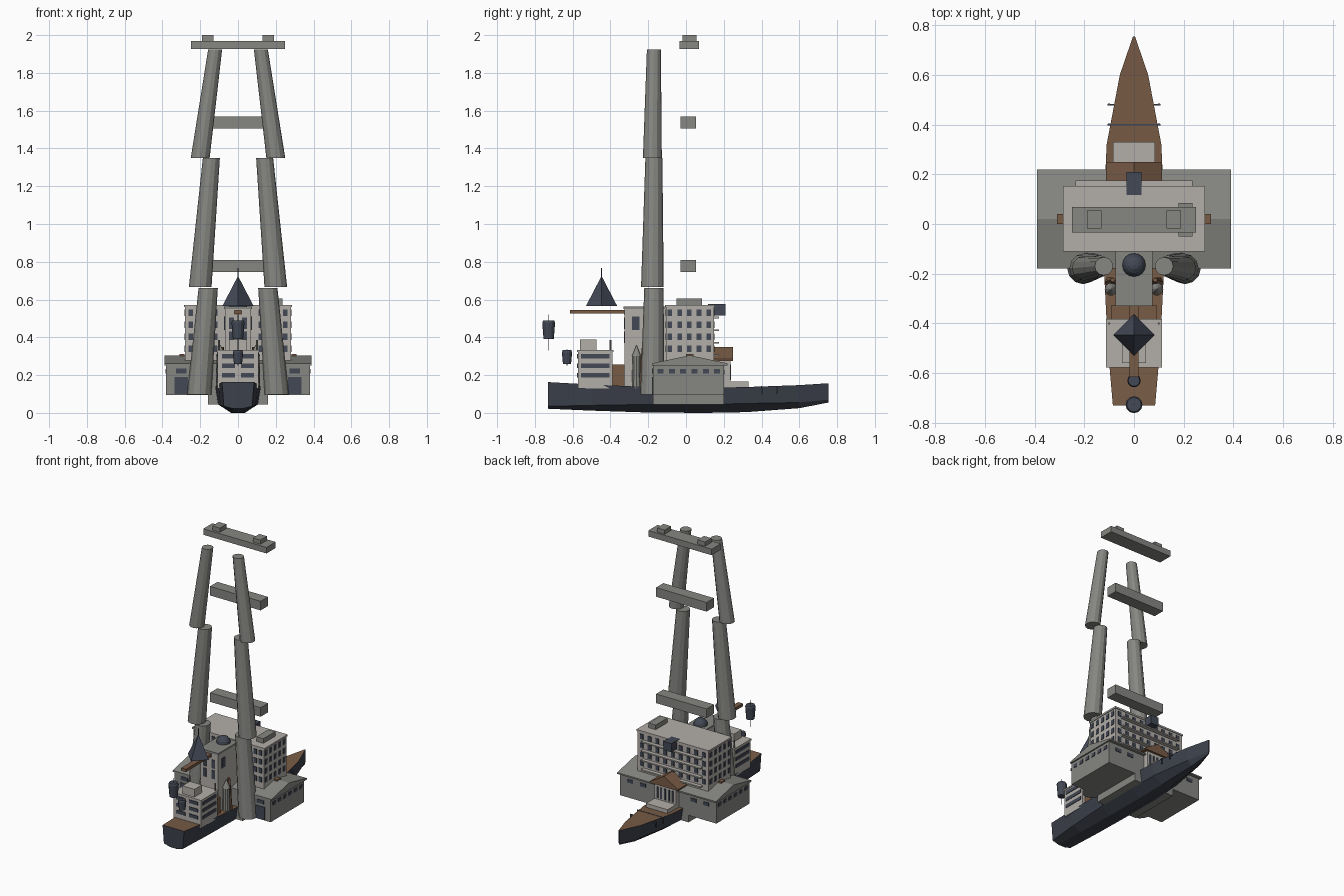
import bpy, bmesh, math
from mathutils import Vector

cube = bpy.data.objects.get("Cube")
if cube:
    bpy.data.objects.remove(cube)


def material(name, r, g, b):
    m = bpy.data.materials.new(name)
    m.use_nodes = True
    m.diffuse_color = (r, g, b, 1)
    m.node_tree.nodes["Principled BSDF"].inputs["Base Color"].default_value = (r, g, b, 1)
    return m


WALL = material("pale wall", .45, .43, .40)
STONE = material("grey stone", .24, .24, .225)
WOOD = material("brown wood", .19, .105, .06)
SLATE = material("dark slate", .055, .065, .09)
HULL = material("hull navy", .045, .052, .07)


def finish(name, bm, *mats):
    bmesh.ops.recalc_face_normals(bm, faces=bm.faces)
    mesh = bpy.data.meshes.new(name)
    bm.to_mesh(mesh)
    bm.free()
    for m in mats:
        mesh.materials.append(m)
    ob = bpy.data.objects.new(name, mesh)
    bpy.context.collection.objects.link(ob)
    return ob


def add_box(bm, x, y, z):
    """Box between the given (low, high) ranges."""
    res = bmesh.ops.create_cube(bm, size=1)
    for v in res["verts"]:
        v.co = Vector([(lo + hi) / 2 + c * (hi - lo)
                       for c, (lo, hi) in zip(v.co, (x, y, z))])


def box(name, x, y, z, mat):
    bm = bmesh.new()
    add_box(bm, x, y, z)
    return finish(name, bm, mat)


def rod(name, a, b, r1, r2, mat, sides=10, turn=0):
    """Level-ended tapered prism from a to b."""
    bm = bmesh.new()
    rings = []
    for p, r in ((a, r1), (b, r2)):
        angles = [turn + math.tau * i / sides for i in range(sides)]
        rings.append([bm.verts.new((p[0] + r * math.cos(t), p[1] + r * math.sin(t), p[2]))
                      for t in angles])
    for i in range(sides):
        j = (i + 1) % sides
        bm.faces.new((rings[0][i], rings[0][j], rings[1][j], rings[1][i]))
    bm.faces.new(rings[0])
    bm.faces.new(rings[1])
    bmesh.ops.remove_doubles(bm, verts=bm.verts, dist=1e-5)
    return finish(name, bm, mat)


def gable(name, along, half, across, eave, ridge, mat, thick=.01):
    """Ridged roof; along is 'x' or 'y', half is the (low, high) ridge range."""
    lo, hi = across
    prof = [(lo, eave - thick), (lo, eave), ((lo + hi) / 2, ridge), (hi, eave), (hi, eave - thick)]
    bm = bmesh.new()
    ends = [[bm.verts.new((h, c, z) if along == "x" else (c, h, z)) for c, z in prof]
            for h in half]
    for e in ends:
        bm.faces.new(e)
    for i in range(5):
        j = (i + 1) % 5
        bm.faces.new((ends[0][i], ends[0][j], ends[1][j], ends[1][i]))
    return finish(name, bm, mat)


def windows(name, axis, plane, cols, rows, w, h, mat=SLATE):
    """Thin plates on the wall plane facing along axis."""
    bm = bmesh.new()
    for c in cols:
        for r in rows:
            span = (c - w / 2, c + w / 2)
            face = (plane - .004, plane + .004)
            x, y = (face, span) if axis == "x" else (span, face)
            add_box(bm, x, y, (r - h / 2, r + h / 2))
    return finish(name, bm, mat)


def steps(lo, hi, n):
    return [lo + (hi - lo) * i / (n - 1) for i in range(n)]


# Hull lofted along its length: y, deck half width, deck z, chine z, keel z
stations = [(-.73, .085, .163, .035, .022), (-.5, .105, .15, .04, .012),
            (-.2, .12, .137, .045, .002), (.1, .12, .132, .045, 0),
            (.32, .11, .137, .05, .004), (.6, .057, .147, .055, .025),
            (.755, .004, .157, .07, .055)]
bm = bmesh.new()
rings = []
for y, w, deck, chine, keel in stations:
    rings.append([bm.verts.new(p) for p in
                  ((-w, y, deck), (-w * .88, y, chine), (-w * .3, y, keel),
                   (w * .3, y, keel), (w * .88, y, chine), (w, y, deck))])
for a, b in zip(rings, rings[1:]):
    for i in range(6):
        j = (i + 1) % 6
        f = bm.faces.new((a[i], a[j], b[j], b[i]))
        f.material_index = 1 if i == 5 else 0
bm.faces.new(rings[0])
bm.faces.new(rings[-1])
finish("hull", bm, HULL, WOOD)
for y in (.4, .48):
    box("deck_rail", (-.106, .106), (y - .003, y + .003), (.132, .142), SLATE)
for s in (-1, 1):
    for y in (.4, .48):
        box("rail_post", (s * .1 - .004, s * .1 + .004), (y - .004, y + .004), (.1, .14), SLATE)

# Side halls with ridged roof
box("hall_base", (-.16, .16), (-.175, .2), (.045, .097), STONE)
box("halls", (-.38, .38), (-.175, .2), (.095, .255), STONE)
gable("hall_roof", "x", (-.39, .39), (-.18, .22), .262, .305, STONE)
for s in (-1, 1):
    windows("hall_end_windows", "x", s * .38, steps(-.135, .165, 6), [.22], .032, .025)
    windows("hall_front_windows", "y", -.175, [s * .3], [.222], .055, .025)
    windows("hall_door", "y", -.175, [s * .3], [.145], .07, .09)
    windows("hall_back_windows", "y", .2, [s * .2, s * .3], [.215], .045, .025)
    box("hall_chimney", (s * .297 - .013, s * .297 + .013), (0, .04), (.28, .312), WOOD)

# Main block
box("main_block", (-.28, .28), (-.105, .148), (.1, .56), WALL)
box("main_roof", (-.286, .286), (-.11, .153), (.56, .572), WALL)
box("roof_hut", (.18, .235), (-.05, .085), (.57, .605), STONE)
rows = steps(.34, .53, 4)
for s in (-1, 1):
    windows("side_windows", "x", s * .28, steps(-.085, .12, 5), rows, .024, .036)
    windows("front_windows", "y", -.105, [s * x for x in (.12, .165, .21, .25)], rows, .024, .036)
windows("back_windows", "y", .148, steps(-.245, .245, 9), rows, .026, .036)
for z in steps(.3, .5, 4):
    box("balcony", (-.235, .235), (.148, .175), (z, z + .009), WALL)
box("back_cabin", (-.031, .031), (.117, .21), (.515, .576), SLATE)

# Rear porch
box("porch", (-.085, .085), (.14, .235), (.12, .28), WALL)
windows("porch_openings", "y", .235, steps(-.06, .06, 5), [.215], .013, .08)
gable("porch_roof", "y", (.14, .25), (-.112, .112), .285, .35, WOOD)
box("porch_step", (-.085, .085), (.23, .33), (.13, .165), WALL)

# Central tower with dome
box("tower", (-.07, .07), (-.325, -.1), (.12, .55), WALL)
box("tower_roof", (-.075, .075), (-.33, -.1), (.55, .563), STONE)
windows("tower_front_windows", "y", -.325, [-.035, .035], [.4, .475], .025, .06)
for s in (-1, 1):
    windows("tower_side_window", "x", s * .07, [-.265], [.475], .04, .07)
windows("tower_plaque", "y", -.325, [0], [.53], .04, .018, WOOD)
bm = bmesh.new()
bmesh.ops.create_uvsphere(bm, u_segments=16, v_segments=8, radius=.047)
for v in bm.verts:
    v.co = Vector((v.co.x, v.co.y - .165, max(v.co.z, 0) + .563))
bmesh.ops.remove_doubles(bm, verts=bm.verts, dist=1e-5)
finish("dome", bm, SLATE)

# Forward house, deck lodge and little turrets
box("forward_house", (-.108, .108), (-.572, -.388), (.13, .325), WALL)
box("forward_roof", (-.113, .113), (-.578, -.383), (.322, .333), WALL)
box("forward_cabin", (-.048, .048), (-.56, -.475), (.33, .388), WALL)
for s in (-1, 1):
    windows("forward_side_bands", "x", s * .108, [-.48], [.2, .25, .3], .15, .024)
    rod("forward_post", (s * .1, -.4, .33), (s * .1, -.4, .385), .005, .005, STONE, 6)
windows("forward_front_bands", "y", -.572, [-.05, .05], [.2, .25, .3], .07, .024)
box("deck_lodge", (-.09, .09), (-.39, -.325), (.13, .255), WOOD)
for s in (-1, 1):
    rod("turret", (s * .092, -.262, .13), (s * .092, -.262, .3), .026, .022, STONE)
    rod("turret_cap", (s * .092, -.262, .3), (s * .092, -.262, .36), .026, 0, STONE)
    rod("turret_buttress", (s * .095, -.235, .13), (s * .085, -.225, .35), .024, .01, WOOD, 6)

# Tall broken legs: foot x, foot z, head x, head z, foot and head radius
for s in (-1, 1):
    for x1, z1, x2, z2, r1, r2 in ((.205, .097, .158, .66, .064, .051),
                                   (.2, .667, .141, 1.35, .06, .045),
                                   (.2, 1.35, .121, 1.925, .05, .037)):
        rod("leg", (s * x1, -.178, z1), (s * x2, -.17, z2), r1, r2, STONE, 12)

# Floating crossbars
for z in (.745, 1.505):
    box("crossbar", (-.2, .2), (-.03, .053), (z, z + .065), STONE)
box("top_beam", (-.25, .25), (-.035, .068), (1.927, 1.97), STONE)
for s in (-1, 1):
    box("beam_cap", (s * .16 - .03, s * .16 + .03), (-.018, .055), (1.97, 2), STONE)

# Boom, pyramid spire and hanging lanterns
box("boom", (-.019, .019), (-.615, -.32), (.525, .545), WOOD)
rod("spire", (0, -.447, .565), (0, -.447, .725), .083, 0, SLATE, 4)
rod("spire_needle", (0, -.447, .7), (0, -.447, .768), .003, .003, SLATE, 6)
for y, z1, z2, r, tail in ((-.727, .39, .49, .034, .06), (-.63, .26, .332, .027, .008)):
    rod("lantern", (0, y, z1), (0, y, z2 - .012), r * .8, r, SLATE, 12)
    rod("lantern_lid", (0, y, z2 - .012), (0, y, z2), r, r * .85, SLATE, 12)
    rod("lantern_chain", (0, y, z1 - tail), (0, y, z2 + tail / 2), .002, .002, SLATE, 5)
